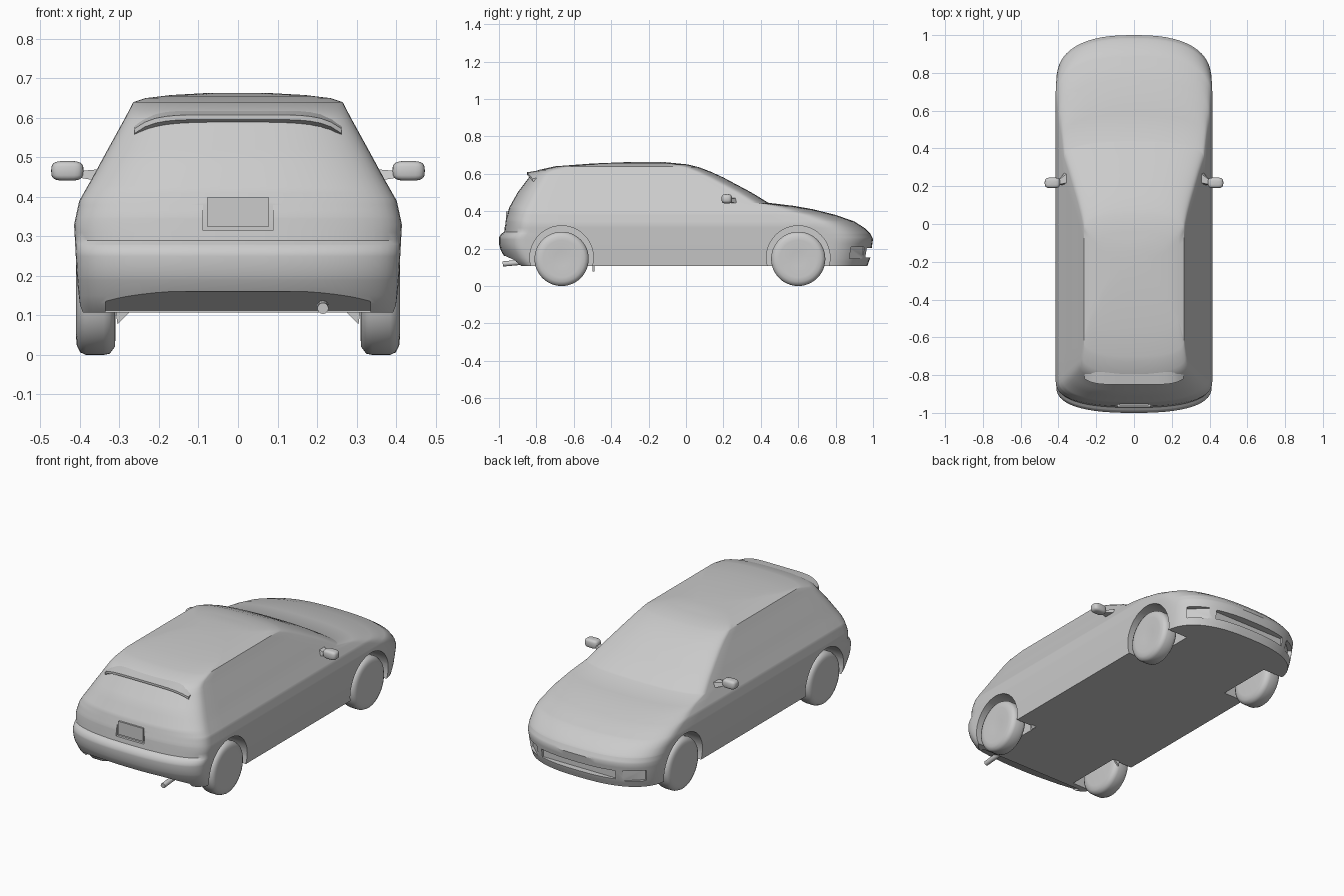
import bpy, bmesh, math
from mathutils import Vector, Matrix

if "Cube" in bpy.data.objects:
    bpy.data.objects.remove(bpy.data.objects["Cube"])

paint = bpy.data.materials.new("plain_grey")
paint.use_nodes = True
GREY = (0.6, 0.6, 0.6, 1)
paint.diffuse_color = GREY
paint.node_tree.nodes["Principled BSDF"].inputs["Base Color"].default_value = GREY


def add(name, bm, angle=35):
    bmesh.ops.recalc_face_normals(bm, faces=bm.faces)
    mesh = bpy.data.meshes.new(name)
    bm.to_mesh(mesh)
    bm.free()
    mesh.materials.append(paint)
    obj = bpy.data.objects.new(name, mesh)
    bpy.context.collection.objects.link(obj)
    smooth(obj, angle)
    return obj


def smooth(obj, angle):
    bpy.ops.object.select_all(action="DESELECT")
    obj.select_set(True)
    bpy.context.view_layer.objects.active = obj
    bpy.ops.object.shade_smooth_by_angle(angle=math.radians(angle))


def loft(rings):
    """Closed skin through equal-length rings, capped at both ends."""
    bm = bmesh.new()
    rows = [[bm.verts.new(p) for p in ring] for ring in rings]
    n = len(rows[0])
    for a, b in zip(rows, rows[1:]):
        for i in range(n):
            j = (i + 1) % n
            bm.faces.new((a[i], a[j], b[j], b[i]))
    bm.faces.new(rows[0])
    bm.faces.new(rows[-1])
    return bm


def prism(profile, x0, x1):
    return loft([[(x, y, z) for y, z in profile] for x in (x0, x1)])


def box(center, size, turn=0):
    bm = bmesh.new()
    m = Matrix.Translation(center) @ Matrix.Rotation(turn, 4, "Z") @ Matrix.Diagonal((*size, 1))
    bmesh.ops.create_cube(bm, size=1, matrix=m)
    return bm


def lathe(profile, y, z, side, steps=48):
    """Solid of revolution about an x axis; profile is (x, radius)."""
    turns = [math.tau * i / steps for i in range(steps)]
    return loft([[(side * x, y + r * math.cos(t), z + r * math.sin(t)) for t in turns]
                 for x, r in profile])


def table(curve, z):
    for (z0, v0), (z1, v1) in zip(curve, curve[1:]):
        if z <= z1:
            return v0 + (v1 - v0) * (z - z0) / (z1 - z0)
    return curve[-1][1]


# Outline of the body against height: tail, nose, half width, corner depths
tail = [(.108, -.93), (.13, -.955), (.19, -.99), (.225, -1), (.26, -1), (.278, -.988), (.29, -.972),
        (.35, -.965), (.42, -.945), (.5, -.9), (.6, -.825), (.62, -.79), (.64, -.7),
        (.655, -.5), (.663, -.3)]
nose = [(.108, .97), (.15, .985), (.25, 1), (.28, .985), (.31, .955), (.345, .9), (.38, .8), (.41, .68),
        (.428, .58), (.445, .44), (.5, .35), (.58, .2), (.61, .135), (.635, .07), (.65, .01),
        (.663, -.12)]
width = [(.108, .4), (.2, .408), (.33, .415), (.39, .402), (.45, .368), (.52, .33),
         (.6, .286), (.64, .265), (.65, .235), (.658, .17), (.663, .08)]
nose_round = [(.108, .25), (.3, .25), (.4, .2), (.445, .09), (.6, .09), (.663, .08)]
tail_round = [(.108, .14), (.3, .14), (.5, .13), (.62, .1), (.663, .08)]
levels = sorted({z for c in (tail, nose, width) for z, _ in c} | {.365, .475, .55, .395})


def body_ring(z, corner=14, run=10):
    w, front, back = table(width, z), table(nose, z), table(tail, z)
    df, dr = table(nose_round, z), table(tail_round, z)
    half = []
    for i in range(corner + 1):
        t = math.pi / 2 * i / corner
        half.append((w * math.sin(t) ** .8, front - df + df * max(0, math.cos(t)) ** .8))
    for i in range(1, run):
        half.append((w, front - df + (back + dr - front + df) * i / run))
    for i in range(corner + 1):
        t = math.pi / 2 * (1 - i / corner)
        half.append((w * max(0, math.sin(t)) ** .8, back + dr - dr * max(0, math.cos(t)) ** .8))
    mirror = [(-x, y) for x, y in half[-2:0:-1]]
    return [(x, y, z) for x, y in half + mirror]


body = add("body", loft([body_ring(z) for z in levels]))

# Openings: wheel wells, grille, lamp recesses, plate recess, rear undercut
AXLES = (-.665, .6)
cutters = [box((0, 1, .178), (.46, .1, .05)),
           box((0, -1, .362), (.176, .09, .094)),
           prism([(-1.1, .16), (-.965, .16), (-.86, .112), (-.86, .05), (-1.1, .05)], -.335, .335)]
for s in (-1, 1):
    cutters.append(box((s * .35, .95, .178), (.12, .12, .062), -s * .75))
    for y in AXLES:
        cutters.append(lathe([(.27, .17), (.6, .17)], y, .152, s))
for bm in cutters:
    cutter = add("cutter", bm)
    cutter.hide_render = True
    mod = body.modifiers.new("cut", "BOOLEAN")
    mod.operation, mod.solver, mod.object = "DIFFERENCE", "EXACT", cutter
    bpy.context.view_layer.update()
    cut = bpy.data.meshes.new_from_object(body.evaluated_get(bpy.context.evaluated_depsgraph_get()))
    body.modifiers.clear()
    body.data = cut
    bpy.data.objects.remove(cutter)
smooth(body, 35)

# Roof spoiler, drooping towards its ends
spoiler = []
for i in range(-10, 11):
    u = i / 10
    drop, tuck = .035 * abs(u) ** 6, .03 * abs(u) ** 6
    section = [(-.765, .622), (-.85 + tuck, .608), (-.85 + tuck, .596), (-.78, .57)]
    spoiler.append([(.262 * u, y, z - drop) for y, z in section])
add("spoiler", loft(spoiler))

# Number plate panel
add("plate_frame", box((0, -.957, .362), (.156, .01, .074)))

# Exhaust pipe
pipe = bmesh.new()
bmesh.ops.create_cone(pipe, cap_ends=True, segments=16, radius1=.014, radius2=.014, depth=.16,
                      matrix=Matrix.Translation((.215, -.9, .125)) @ Matrix.Rotation(math.radians(95), 4, "X"))
add("exhaust_pipe", pipe)

for s, side in ((1, "left"), (-1, "right")):
    # Wheels with rounded tyre shoulders and a slightly dished face
    for y, end in zip(AXLES, ("rear", "front")):
        tyre = [(.31, .1), (.312, .125), (.325, .142), (.34, .145), (.385, .145),
                (.4, .138), (.408, .122), (.41, .1), (.404, .04)]
        add(f"{end}_{side}_wheel", lathe(tyre, y, .145, s), 50)

    # Mud flap behind each rear wheel
    flap = bmesh.new()
    corners = [(.27, .112), (.31, .112), (.305, .078)]
    add(f"{side}_mud_flap", loft([[(s * x, y, z) for x, z in corners] for y in (-.5, -.49)])) if flap else None
    flap.free()

    # Mirror head, a squarish rounded pod
    head = bmesh.new()
    bmesh.ops.create_uvsphere(head, u_segments=24, v_segments=12, radius=1)
    for v in head.verts:
        e = [math.copysign(abs(c) ** .6, c) for c in v.co]
        v.co = Vector((s * (.432 + .041 * e[0]), .218 + .028 * e[1], .466 + .025 * e[2]))
    add(f"{side}_mirror", head, 60)

    # Mirror stalk
    root = [(.35, .21, .44), (.35, .29, .44), (.35, .27, .47), (.35, .22, .47)]
    tip = [(.41, .205, .45), (.41, .225, .45), (.41, .225, .465), (.41, .205, .465)]
    add(f"{side}_mirror_stalk", loft([[(s * x, y, z) for x, y, z in r] for r in (root, tip)]))
